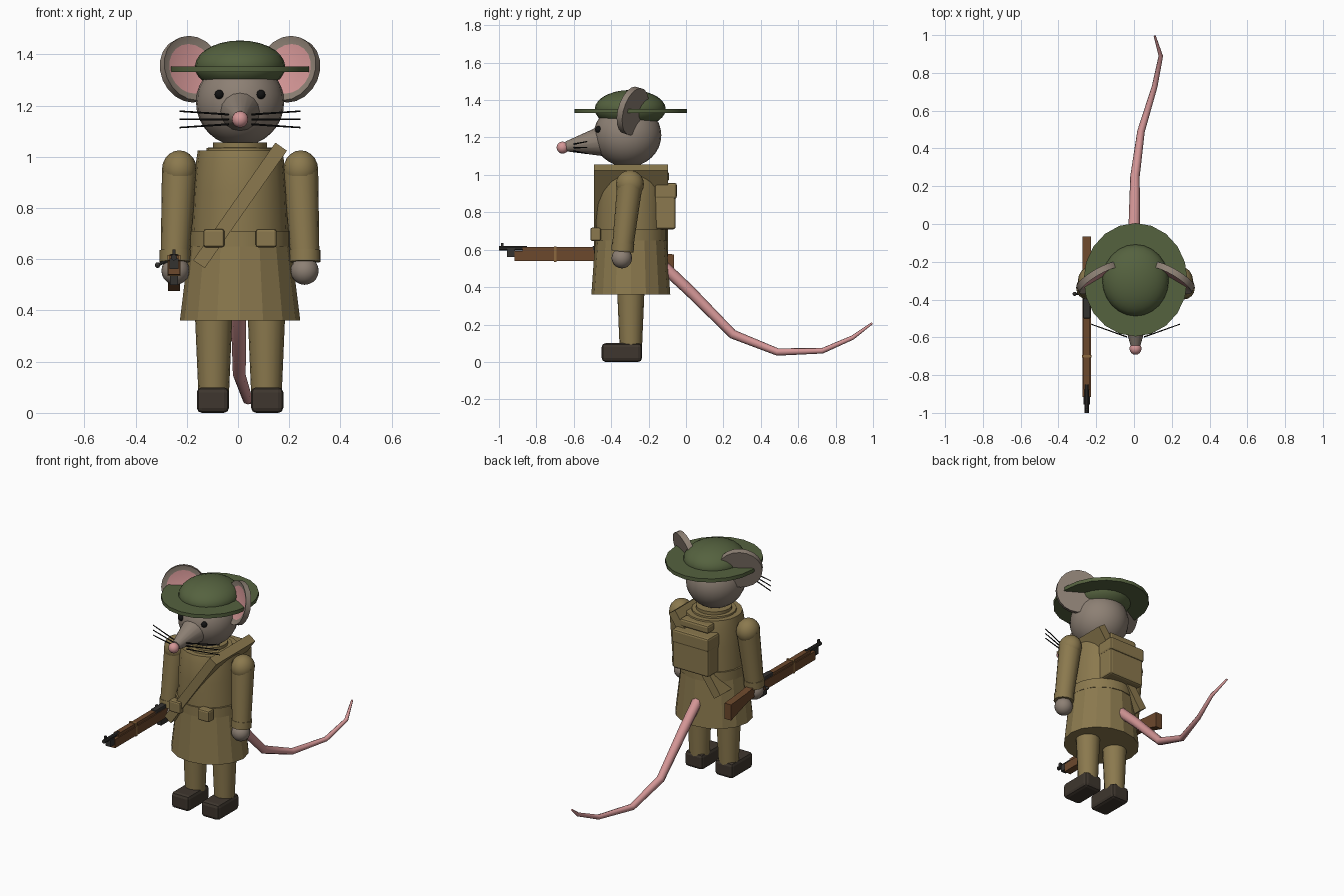
import bpy, bmesh, math
from mathutils import Vector

cube = bpy.data.objects.get("Cube")
if cube:
    bpy.data.objects.remove(cube, do_unlink=True)

CX, CY = 0.008, -0.295   # body axis


def material(name, rgb):
    col = [((c / 255 + 0.055) / 1.055) ** 2.4 for c in rgb] + [1]
    m = bpy.data.materials.new(name)
    m.use_nodes = True
    m.diffuse_color = col
    m.node_tree.nodes["Principled BSDF"].inputs["Base Color"].default_value = col
    return m


KHAKI = material("khaki cloth", (139, 121, 78))
GREEN = material("helmet green", (85, 98, 63))
FUR = material("grey fur", (141, 128, 116))
PINK = material("pink skin", (212, 150, 150))
LEATHER = material("dark leather", (62, 54, 46))
WOOD = material("rifle wood", (108, 72, 44))
METAL = material("gun metal", (52, 50, 48))
BLACK = material("black", (18, 18, 18))
BRASS = material("brass band", (140, 105, 62))


def finish(name, mat, smooth=True):
    ob = bpy.context.object
    ob.name = name
    ob.data.materials.append(mat)
    if smooth:
        bpy.ops.object.shade_smooth_by_angle(angle=math.radians(35))
    return ob


def ball(name, mat, loc, size, segs=20, rings=12):
    bpy.ops.mesh.primitive_uv_sphere_add(segments=segs, ring_count=rings, radius=1, location=loc)
    bpy.context.object.scale = size if isinstance(size, tuple) else (size,) * 3
    return finish(name, mat)


def rod(name, mat, a, b, ra, rb, segs=16):
    a, b = Vector(a), Vector(b)
    d = b - a
    bpy.ops.mesh.primitive_cone_add(vertices=segs, radius1=ra, radius2=rb, depth=d.length,
                                    location=(a + b) / 2, rotation=d.to_track_quat('Z', 'Y').to_euler())
    return finish(name, mat)


def box(name, mat, loc, dims, bevel=0.0, rot=(0, 0, 0)):
    bpy.ops.mesh.primitive_cube_add(size=1, location=loc, rotation=rot)
    bpy.context.object.scale = dims
    bpy.ops.object.transform_apply(location=False, rotation=False, scale=True)
    ob = finish(name, mat, False)
    if bevel:
        mod = ob.modifiers.new("bevel", 'BEVEL')
        mod.width, mod.segments = bevel, 2
    return ob


def mesh_object(name, mat, bm, smooth):
    bmesh.ops.recalc_face_normals(bm, faces=bm.faces)
    me = bpy.data.meshes.new(name)
    bm.to_mesh(me)
    bm.free()
    ob = bpy.data.objects.new(name, me)
    bpy.context.collection.objects.link(ob)
    bpy.ops.object.select_all(action='DESELECT')
    ob.select_set(True)
    bpy.context.view_layer.objects.active = ob
    return finish(name, mat, smooth)


def lathe(name, mat, profile, segs=18, smooth=False):
    """Closed stack of elliptical rings (rx, ry, z) around the body axis."""
    bm = bmesh.new()
    turn = [2 * math.pi * i / segs for i in range(segs)]
    rings = [[bm.verts.new((CX + rx * math.cos(t), CY + ry * math.sin(t), z)) for t in turn]
             for rx, ry, z in profile]
    for lo, hi in zip(rings, rings[1:]):
        for i in range(segs):
            j = (i + 1) % segs
            bm.faces.new((lo[i], lo[j], hi[j], hi[i]))
    bm.faces.new(rings[0])
    bm.faces.new(rings[-1])
    return mesh_object(name, mat, bm, smooth)


def prism(name, mat, outline, x, width):
    """Side outline in (y, z) extruded across x."""
    bm = bmesh.new()
    face = bm.faces.new([bm.verts.new((x - width / 2, y, z)) for y, z in outline])
    new = bmesh.ops.extrude_face_region(bm, geom=[face])["geom"]
    bmesh.ops.translate(bm, vec=(width, 0, 0), verts=[v for v in new if isinstance(v, bmesh.types.BMVert)])
    return mesh_object(name, mat, bm, False)


# Coat
lathe("coat_skirt", KHAKI, [(.235, .211, .36), (.193, .187, .70)], 16)
lathe("coat_torso", KHAKI, [(.19, .186, .68), (.182, .184, .86), (.172, .178, .98), (.165, .165, 1.025)], 20, True)
lathe("belt", KHAKI, [(.2, .194, .65), (.2, .194, .71)], 20, True)
lathe("collar", KHAKI, [(.135, .135, 1.0), (.13, .13, 1.035), (.105, .105, 1.036), (.105, .105, 1.055)], 20, True)
box("shoulder_strap", KHAKI, (CX, CY, .81), (.055, .395, .56), 0, (0, math.radians(35), 0))

# Backpack
box("backpack", KHAKI, (CX, -.112, .832), (.25, .112, .246), .012)
box("backpack_flap", KHAKI, (CX, -.108, .915), (.258, .118, .085), .012)
box("bedroll", KHAKI, (CX, -.125, .992), (.2, .07, .05), .012)

# Limbs and pouches on both sides
for side, s in (("right", -1), ("left", 1)):
    shoulder = Vector((CX + s * .237, -.30, .95))
    wrist = Vector((CX + s * .254, -.34, .60))
    ball(side + "_shoulder", KHAKI, shoulder, (.068, .075, .075), 16, 10)
    rod(side + "_sleeve", KHAKI, shoulder, wrist, .068, .056)
    rod(side + "_cuff", KHAKI, wrist + Vector((0, 0, -.01)), wrist + Vector((0, .004, .035)), .06, .06)
    ball(side + "_hand", FUR, (CX + s * .252, -.343, .555), .055, 16, 10)
    rod(side + "_trouser_leg", KHAKI, (CX + s * .103, CY, .08), (CX + s * .103, CY, .45), .06, .076)
    box(side + "_boot", LEATHER, (CX + s * .106, -.343, .05), (.126, .215, .1), .02)
    box(side + "_ammo_pouch", KHAKI, (CX + s * .102, -.483, .682), (.082, .056, .072), .01)

# Head
ball("head", FUR, (CX, -.313, 1.212), (.172, .181, .17), 24, 16)
rod("snout", FUR, (CX, -.42, 1.185), (CX, -.64, 1.152), .09, .027)
ball("nose", PINK, (CX, -.66, 1.146), .032, 16, 10)


# Ears: dished discs with a pink inner face
def ear(name, s):
    bm = bmesh.new()
    bmesh.ops.create_cone(bm, cap_ends=True, segments=20, radius1=.13, radius2=.13, depth=.035)
    bm.normal_update()
    front = max(bm.faces, key=lambda f: f.calc_center_median().z)
    bmesh.ops.inset_region(bm, faces=[front], thickness=.03, depth=0)
    bmesh.ops.translate(bm, verts=front.verts, vec=(0, 0, -.012))
    front.material_index = 1
    ob = mesh_object(name, FUR, bm, True)
    ob.data.materials.append(PINK)
    ob.location = (CX + s * .192, -.285, 1.342)
    ob.rotation_euler = Vector((-.5 * s, -.85, .25)).to_track_quat('Z', 'Y').to_euler()


for side, s in (("right", -1), ("left", 1)):
    ear(side + "_ear", s)
    ball(side + "_eye", BLACK, (CX + s * .081, -.468, 1.243), .018, 12, 8)
    for k, row in enumerate(("lower", "middle", "upper")):
        d = k - 1
        rod(f"{side}_{row}_whisker", BLACK, (CX + s * .045, -.598, 1.146 + d * .019),
            (CX + s * .236, -.53, 1.146 + d * .032), .004, .003, 6)

# Helmet
ball("helmet_dome", GREEN, (CX, -.298, 1.352), (.176, .19, .102), 24, 14)
lathe("helmet_brim", GREEN, [(.275, .3, 1.33), (.275, .3, 1.353)], 20, True)

# Tail: tapered curve (x, y, z, thickness)
path = [(0, -.13, .52, .032), (.002, .02, .38, .03), (.005, .25, .148, .025), (.037, .49, .053, .02),
        (.11, .73, .06, .015), (.142, .89, .13, .012), (.11, .995, .207, .006)]
curve = bpy.data.curves.new("tail", 'CURVE')
curve.dimensions = '3D'
curve.bevel_depth, curve.bevel_resolution, curve.use_fill_caps = 1.0, 2, True
spline = curve.splines.new('POLY')
spline.points.add(len(path) - 1)
for p, (x, y, z, r) in zip(spline.points, path):
    p.co, p.radius = (x, y, z, 1), r
curve.materials.append(PINK)
bpy.context.collection.objects.link(bpy.data.objects.new("tail", curve))

# Rifle held in the right hand
RX = -.25
prism("rifle_stock", WOOD, [(-.917, .54), (-.917, .594), (-.3, .6), (-.22, .588), (-.065, .575),
                            (-.065, .475), (-.24, .53), (-.32, .538)], RX, .046)
box("rifle_handguard", WOOD, (RX, -.685, .603), (.034, .38, .022))
box("rifle_receiver", METAL, (RX, -.4, .602), (.038, .2, .036), .006)
box("rifle_magazine", METAL, (RX, -.4, .525), (.03, .08, .05))
box("rifle_band", BRASS, (RX, -.7, .576), (.05, .014, .082))
box("rifle_nose_cap", METAL, (RX, -.935, .582), (.036, .042, .042))
rod("rifle_barrel", METAL, (RX, -.85, .607), (RX, -1.0, .607), .012, .012, 10)
box("rifle_front_sight", METAL, (RX, -.982, .622), (.012, .014, .03))
rod("bolt_handle", METAL, (RX, -.37, .605), (-.312, -.37, .578), .006, .006, 8)
ball("bolt_knob", METAL, (-.314, -.37, .577), .011, 10, 8)
